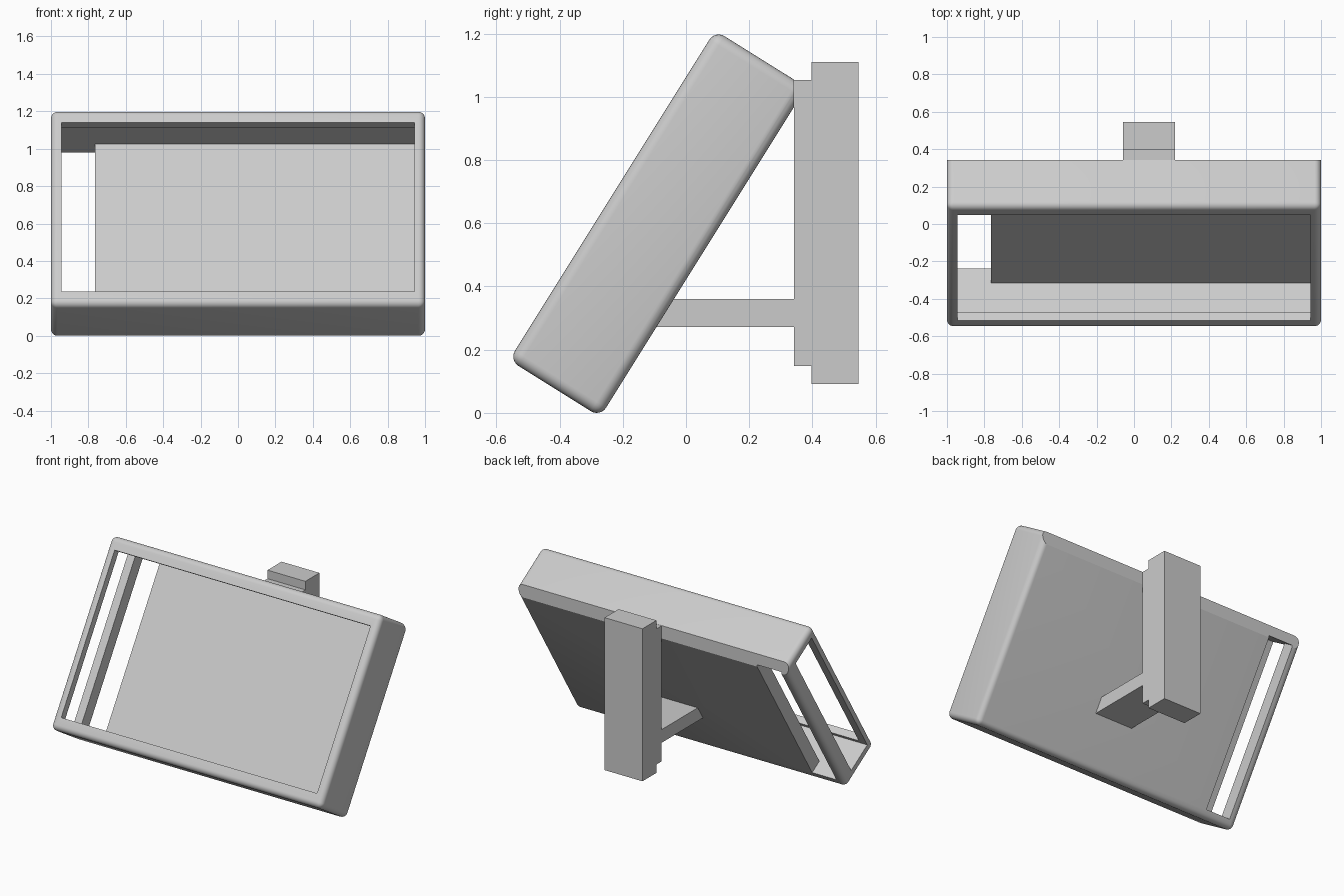
import bpy, bmesh, math
from mathutils import Matrix

if "Cube" in bpy.data.objects:
    bpy.data.objects.remove(bpy.data.objects["Cube"])

TILT = Matrix.Translation((0, -0.0895, 0.5985)) @ Matrix.Rotation(math.radians(-32), 4, 'X')
HALF_LEN, HALF_DEPTH = 0.615, 0.17

grey = bpy.data.materials.new("light_grey")
grey.diffuse_color = (0.6, 0.6, 0.6, 1)
grey.use_nodes = True
grey.node_tree.nodes["Principled BSDF"].inputs["Base Color"].default_value = grey.diffuse_color


def finish(name, bm, matrix=Matrix()):
    bmesh.ops.recalc_face_normals(bm, faces=bm.faces)
    mesh = bpy.data.meshes.new(name)
    bm.transform(matrix)
    bm.to_mesh(mesh)
    bm.free()
    mesh.materials.append(grey)
    obj = bpy.data.objects.new(name, mesh)
    bpy.context.collection.objects.link(obj)
    return obj


def box(name, x, y, z, matrix=Matrix(), bevel=0):
    """Box from (min, max) ranges, optionally with rounded edges."""
    bm = bmesh.new()
    bmesh.ops.create_cube(bm, size=1)
    for v in bm.verts:
        v.co = [r[0] if c < 0 else r[1] for c, r in zip(v.co, (x, y, z))]
    if bevel:
        bmesh.ops.bevel(bm, geom=bm.edges[:], offset=bevel, segments=6,
                        profile=0.5, affect='EDGES')
    return finish(name, bm, matrix)


def cut(obj, cutter):
    """Subtract the cutter, then remove it."""
    mod = obj.modifiers.new("cut", 'BOOLEAN')
    mod.operation = 'DIFFERENCE'
    mod.solver = 'EXACT'
    mod.object = cutter
    bpy.context.view_layer.objects.active = obj
    bpy.ops.object.modifier_apply(modifier=mod.name)
    bpy.data.objects.remove(cutter)


# Tilted rounded housing
housing = box("housing", (-1, 1), (-HALF_DEPTH, HALF_DEPTH), (-HALF_LEN, HALF_LEN),
              TILT, bevel=0.035)
# Pocket open at the left end
cut(housing, box("pocket_cutter", (-1.2, 0.96), (-0.12, 0.08), (-0.553, 0.553), TILT))
# Front window, leaving a thin lip
cut(housing, box("window_cutter", (-0.945, 0.945), (-0.3, -0.1), (-0.532, 0.532), TILT))
# Opening through the back wall
cut(housing, box("back_cutter", (-0.945, -0.765), (0.05, 0.3), (-0.553, 0.553), TILT))
# Vertical flat where the housing meets the mount
cut(housing, box("flat_cutter", (-1.5, 1.5), (0.342, 1), (0.5, 1.5)))

bpy.ops.object.select_all(action='DESELECT')
housing.select_set(True)
bpy.context.view_layer.objects.active = housing
bpy.ops.object.shade_smooth_by_angle(angle=math.radians(30))

# Upright mount: plate and block
MOUNT_X = (-0.06, 0.22)
box("mount_plate", MOUNT_X, (0.342, 0.40), (0.148, 1.053))
box("mount_block", MOUNT_X, (0.397, 0.545), (0.092, 1.11))

# Support arm with its front end slanted into the back wall
bm = bmesh.new()
profile = [(0.345, 0.272), (0.345, 0.36), (-0.08, 0.36), (-0.135, 0.272)]
face = bm.faces.new([bm.verts.new((MOUNT_X[0], y, z)) for y, z in profile])
ext = bmesh.ops.extrude_face_region(bm, geom=[face])
bmesh.ops.translate(bm, vec=(MOUNT_X[1] - MOUNT_X[0], 0, 0),
                    verts=[g for g in ext["geom"] if isinstance(g, bmesh.types.BMVert)])
finish("support_arm", bm)
